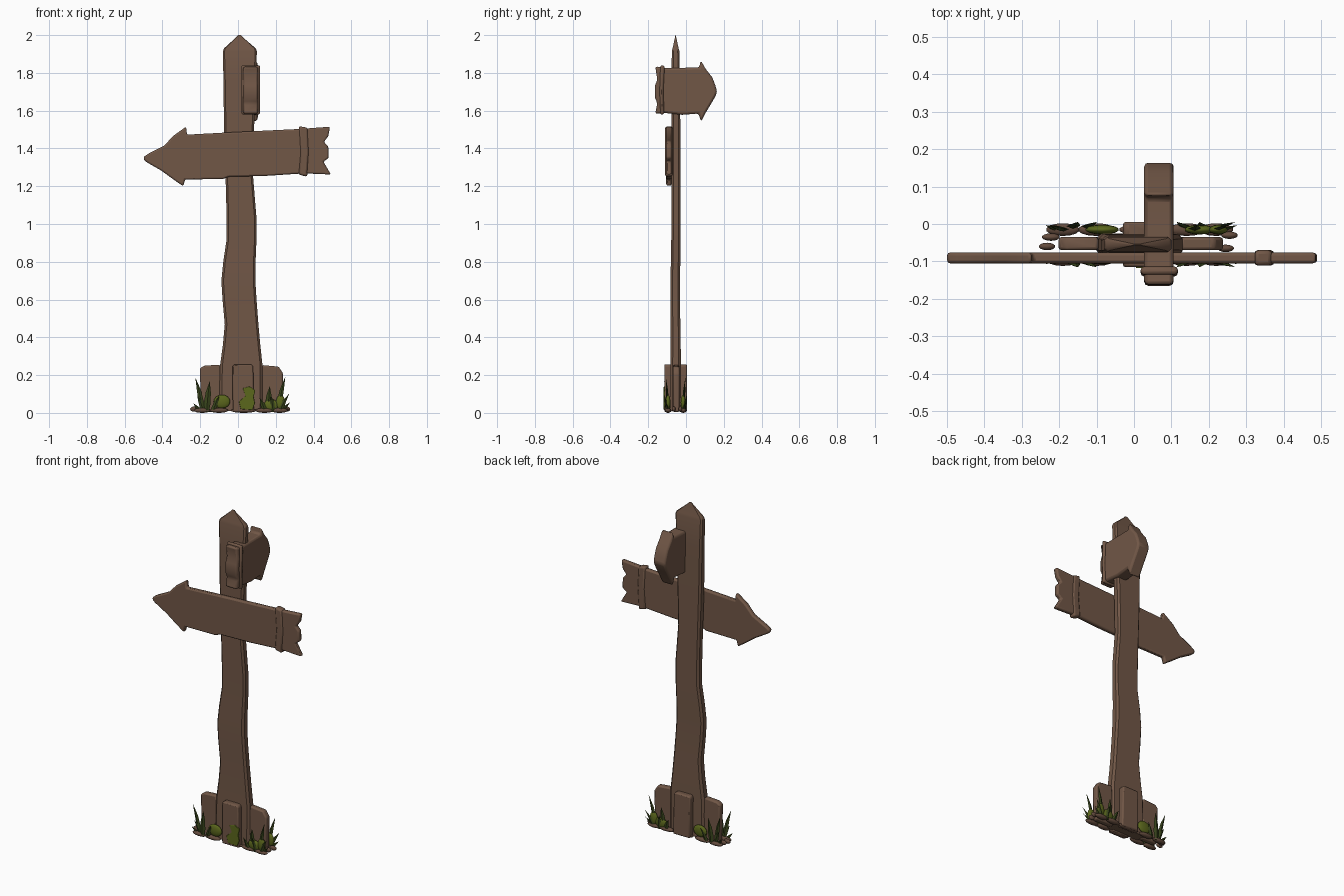
import bpy, bmesh, math
from mathutils import Vector

def material(name, rgb):
    m = bpy.data.materials.new(name)
    m.diffuse_color = (*rgb, 1)
    return m

WOOD = material("brown wood", (0.165, 0.095, 0.062))
DARK = material("dark wood", (0.125, 0.070, 0.046))
MOSS = material("moss green", (0.105, 0.135, 0.012))
GRASS = material("grass green", (0.042, 0.062, 0.012))
YC = -0.055                      # centre plane of the post

def finish(name, bm, mat, bevel=0, angle=35):
    bmesh.ops.recalc_face_normals(bm, faces=bm.faces)
    me = bpy.data.meshes.new(name)
    bm.to_mesh(me)
    bm.free()
    me.materials.append(mat)
    ob = bpy.data.objects.new(name, me)
    bpy.context.collection.objects.link(ob)
    if bevel:
        b = ob.modifiers.new("bevel", 'BEVEL')
        b.width, b.segments, b.limit_method = bevel, 2, 'ANGLE'
        b.angle_limit = math.radians(30)
    bpy.ops.object.select_all(action='DESELECT')
    ob.select_set(True)
    bpy.context.view_layer.objects.active = ob
    bpy.ops.object.shade_smooth_by_angle(angle=math.radians(angle))
    return ob

def prism(name, pts, axis, d0, d1, mat, bevel=0.008):
    """Extrude an outline (horizontal, z) along x or y."""
    bm = bmesh.new()
    put = (lambda h, z, d: (h, d, z)) if axis == 'y' else (lambda h, z, d: (d, h, z))
    a, b = [[bm.verts.new(put(h, z, d)) for h, z in pts] for d in (d0, d1)]
    bm.faces.new(a)
    bm.faces.new(b[::-1])
    for i in range(len(pts)):
        j = (i + 1) % len(pts)
        bm.faces.new((a[i], b[i], b[j], a[j]))
    return finish(name, bm, mat, bevel)

def loft(name, rings, mat, angle=35):
    bm = bmesh.new()
    rows = [[bm.verts.new(p) for p in r] for r in rings]
    n = len(rows[0])
    for a, b in zip(rows, rows[1:]):
        for i in range(n):
            bm.faces.new((a[i], a[(i + 1) % n], b[(i + 1) % n], b[i]))
    bm.faces.new(rows[0][::-1])
    bm.faces.new(rows[-1])
    return finish(name, bm, mat, 0, angle)

# Crooked post with a pointed top: z, left, right, front, back
post = [(0.01, -.10, .13, -.085, -.025), (.25, -.095, .13, -.083, -.027), (.36, -.08, .118, -.081, -.028),
        (.47, -.07, .108, -.081, -.03), (.60, -.082, .098, -.082, -.032), (.70, -.088, .092, -.083, -.032),
        (.80, -.078, .093, -.08, -.03), (.92, -.06, .098, -.078, -.03), (1.03, -.06, .098, -.078, -.03),
        (1.25, -.066, .08, -.078, -.03), (1.5, -.074, .085, -.078, -.03), (1.75, -.077, .094, -.077, -.032),
        (1.915, -.08, .1, -.075, -.035), (1.93, -.074, .094, -.071, -.039), (1.99, -.008, .024, -.058, -.052),
        (2.0, 0.0, .016, -.056, -.054)]

def section(z, l, r, f, b):
    c = min(r - l, b - f) * .22
    return [(l + c, f, z), (r - c, f, z), (r, f + c, z), (r, b - c, z),
            (r - c, b, z), (l + c, b, z), (l, b - c, z), (l, f + c, z)]
loft("post", [section(*p) for p in post], WOOD)

# Large arrow board pointing left, with a splintered tail
prism("front_arrow_board", [
    (-.5, 1.355), (-.475, 1.372), (-.39, 1.415), (-.345, 1.465), (-.275, 1.515), (-.27, 1.473),
    (-.05, 1.485), (.2, 1.497), (.325, 1.503), (.487, 1.515), (.478, 1.465), (.455, 1.435),
    (.478, 1.41), (.48, 1.35), (.452, 1.33), (.492, 1.262), (.35, 1.268), (.15, 1.255),
    (-.05, 1.25), (-.08, 1.238), (-.28, 1.236), (-.29, 1.2), (-.345, 1.238), (-.405, 1.282),
    (-.48, 1.325), (-.498, 1.338)], 'y', -.105, -.076, WOOD)
prism("front_board_band", [(.32, 1.262), (.366, 1.25), (.375, 1.38), (.368, 1.51), (.322, 1.518), (.33, 1.38)],
      'y', -.111, -.07, WOOD, .01)

# Short thick arrow board pointing backwards
prism("side_arrow_board", [
    (-.163, 1.835), (-.115, 1.826), (.07, 1.828), (.078, 1.866), (.105, 1.82), (.14, 1.775),
    (.155, 1.735), (.165, 1.70), (.155, 1.675), (.138, 1.645), (.105, 1.59), (.08, 1.542),
    (.066, 1.585), (-.02, 1.578), (-.115, 1.588), (-.163, 1.583), (-.152, 1.64),
    (-.165, 1.67), (-.163, 1.735), (-.152, 1.765)], 'x', .027, .106, WOOD, .011)
prism("side_board_band", [(-.135, 1.578), (-.115, 1.582), (-.12, 1.7), (-.113, 1.838), (-.135, 1.842), (-.14, 1.7)],
      'x', .018, .117, WOOD, .009)

# Planks bracing the foot of the post
prism("left_foot_plank", [(-.195, .005), (-.09, .005), (-.095, .255), (-.18, .25), (-.202, .235)],
      'y', -.07, -.035, WOOD)
prism("right_foot_plank", [(.115, .005), (.235, .005), (.238, .21), (.215, .245), (.125, .253)],
      'y', -.07, -.035, WOOD)
for side, s in (("front", -1), ("back", 1)):
    prism(side + "_foot_plank", [(-.027, .005), (.085, .005), (.08, .25), (.068, .257), (-.02, .257), (-.03, .247)],
          'y', YC + s * .02, YC + s * .06, WOOD)

def blob(name, loc, size, mat):
    bm = bmesh.new()
    bmesh.ops.create_uvsphere(bm, u_segments=14, v_segments=8, radius=1)
    for v in bm.verts:
        v.co = Vector(v.co[i] * size[i] + loc[i] for i in range(3))
    return finish(name, bm, mat, 0, 60)

def blade(name, x, y, tip_x, h, w, out):
    """Flat leaf that widens, then bends sideways to a point."""
    rings = []
    for t, k in ((0, .6), (.3, 1), (.65, .75), (1, .03)):
        cx, cy, z = x + (tip_x - x) * t ** 1.6, y + out * t * t, .005 + (h - .005) * t
        rings.append([(cx - w * k, cy, z), (cx, cy - w * k * .4, z), (cx + w * k, cy, z), (cx, cy + w * k * .4, z)])
    return loft(name, rings, GRASS, 30)

# Grass, moss and soil lie on both faces of the foot
blades = [(-.19, -.225, .185, .014), (-.165, -.15, .165, .018), (-.185, -.215, .09, .014), (-.13, -.10, .09, .014),
          (-.205, -.235, .05, .012), (.14, .115, .08, .014), (.16, .168, .14, .018), (.185, .175, .09, .014),
          (.215, .25, .19, .014), (.225, .27, .10, .013), (.235, .275, .055, .012)]
for side, s in (("front", -1), ("back", 1)):
    for i, (x, tx, h, w) in enumerate(blades):
        blade(f"{side}_grass_{i}", x, YC + s * (.04 + .008 * (i % 2)), tx, h, w, s * .012)
    for i, (x, z, rx, rz) in enumerate([(-.085, .06, .045, .036), (.175, .04, .04, .032), (.225, .055, .025, .04)]):
        blob(f"{side}_moss_{i}", (x, YC + s * .04, z), (rx, .013, rz), MOSS)
    for i, (x, r) in enumerate([(-.19, .045), (-.1, .05), (.03, .07), (.14, .05), (.22, .045)]):
        blob(f"{side}_soil_{i}", (x, YC + s * .04, .013), (r, .017, .013), DARK)
for i, (x, y, r) in enumerate([(-.232, -.06, .022), (-.222, -.035, .024), (.255, -.03, .022), (.245, -.065, .022)]):
    blob(f"pebble_{i}", (x, y, .02), (r, .01, .014), DARK)

# Moss patch on the front plank
prism("plank_moss", [(.015, .02), (.075, .015), (.09, .05), (.083, .085), (.092, .12), (.06, .14), (.025, .13),
                     (.04, .09), (.005, .06)], 'y', -.118, -.11, MOSS, .002)
